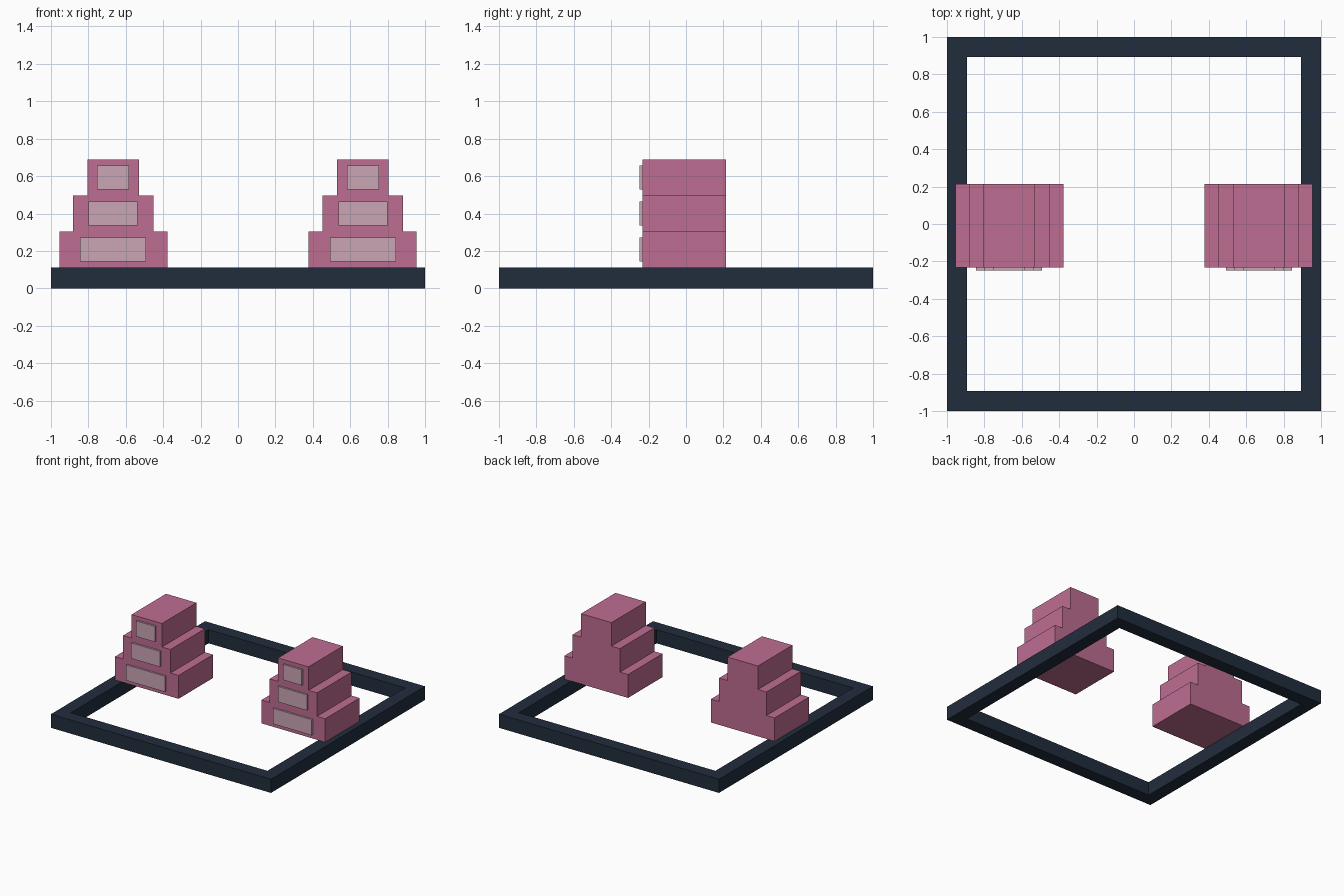
import bpy
import bmesh

if "Cube" in bpy.data.objects:
    bpy.data.objects.remove(bpy.data.objects["Cube"])


def srgb(r, g, b):
    def lin(c):
        c /= 255
        return c / 12.92 if c <= 0.04045 else ((c + 0.055) / 1.055) ** 2.4
    return (lin(r), lin(g), lin(b), 1)


def material(name, colour):
    mat = bpy.data.materials.new(name)
    mat.diffuse_color = colour
    mat.use_nodes = True
    mat.node_tree.nodes["Principled BSDF"].inputs["Base Color"].default_value = mat.diffuse_color
    return mat


PINK = material("rose pink", srgb(190, 109, 145))
PALE = material("pale pink", srgb(202, 166, 179))
NAVY = material("dark navy", srgb(33, 45, 60))


def add_object(name, bm, mat):
    bmesh.ops.recalc_face_normals(bm, faces=bm.faces)
    mesh = bpy.data.meshes.new(name)
    bm.to_mesh(mesh)
    bm.free()
    mesh.materials.append(mat)
    obj = bpy.data.objects.new(name, mesh)
    bpy.context.collection.objects.link(obj)
    return obj


def box(name, lo, hi, mat):
    bm = bmesh.new()
    bmesh.ops.create_cube(bm, size=1)
    for v in bm.verts:
        v.co = [(a + b) / 2 + c * (b - a) for a, b, c in zip(lo, hi, v.co)]
    return add_object(name, bm, mat)


def prism(name, outline, y0, y1, mat):
    """Extrude an x-z outline from y0 to y1."""
    bm = bmesh.new()
    face = bm.faces.new([bm.verts.new((x, y0, z)) for x, z in outline])
    ext = bmesh.ops.extrude_face_region(bm, geom=[face])
    verts = [g for g in ext["geom"] if isinstance(g, bmesh.types.BMVert)]
    bmesh.ops.translate(bm, verts=verts, vec=(0, y1 - y0, 0))
    return add_object(name, bm, mat)


# Square base frame: a ring of four mitred bars
FRAME_H, INNER = 0.112, 0.893
bm = bmesh.new()
corners = [(-1, -1), (1, -1), (1, 1), (-1, 1)]
rings = [[bm.verts.new((sx * r, sy * r, z)) for sx, sy in corners]
         for r, z in ((1, 0), (1, FRAME_H), (INNER, FRAME_H), (INNER, 0))]
for k in range(4):
    a, b = rings[k], rings[(k + 1) % 4]
    for i in range(4):
        j = (i + 1) % 4
        bm.faces.new((a[i], a[j], b[j], b[i]))
add_object("base_frame", bm, NAVY)

# Two stepped towers with a raised panel on the front of each tier
CENTRE, FRONT, BACK = 0.666, -0.233, 0.214
TIER_HALF = (0.289, 0.215, 0.138)
PANEL_HALF = (0.176, 0.131, 0.085)
LEVELS = (FRAME_H, 0.304, 0.497, 0.69)

for side, label in ((-1, "left"), (1, "right")):
    cx = side * CENTRE
    half = []
    for i, w in enumerate(TIER_HALF):
        half += [(w, LEVELS[i]), (w, LEVELS[i + 1])]
    outline = [(cx + w, z) for w, z in half]
    outline += [(cx - w, z) for w, z in reversed(half)]
    prism(label + "_tower", outline, FRONT, BACK, PINK)
    for i, w in enumerate(PANEL_HALF):
        z = (LEVELS[i] + LEVELS[i + 1]) / 2
        box(f"{label}_panel_{i + 1}", (cx + 0.002 * side - w, FRONT - 0.015, z - 0.064),
            (cx + 0.002 * side + w, FRONT, z + 0.064), PALE)
